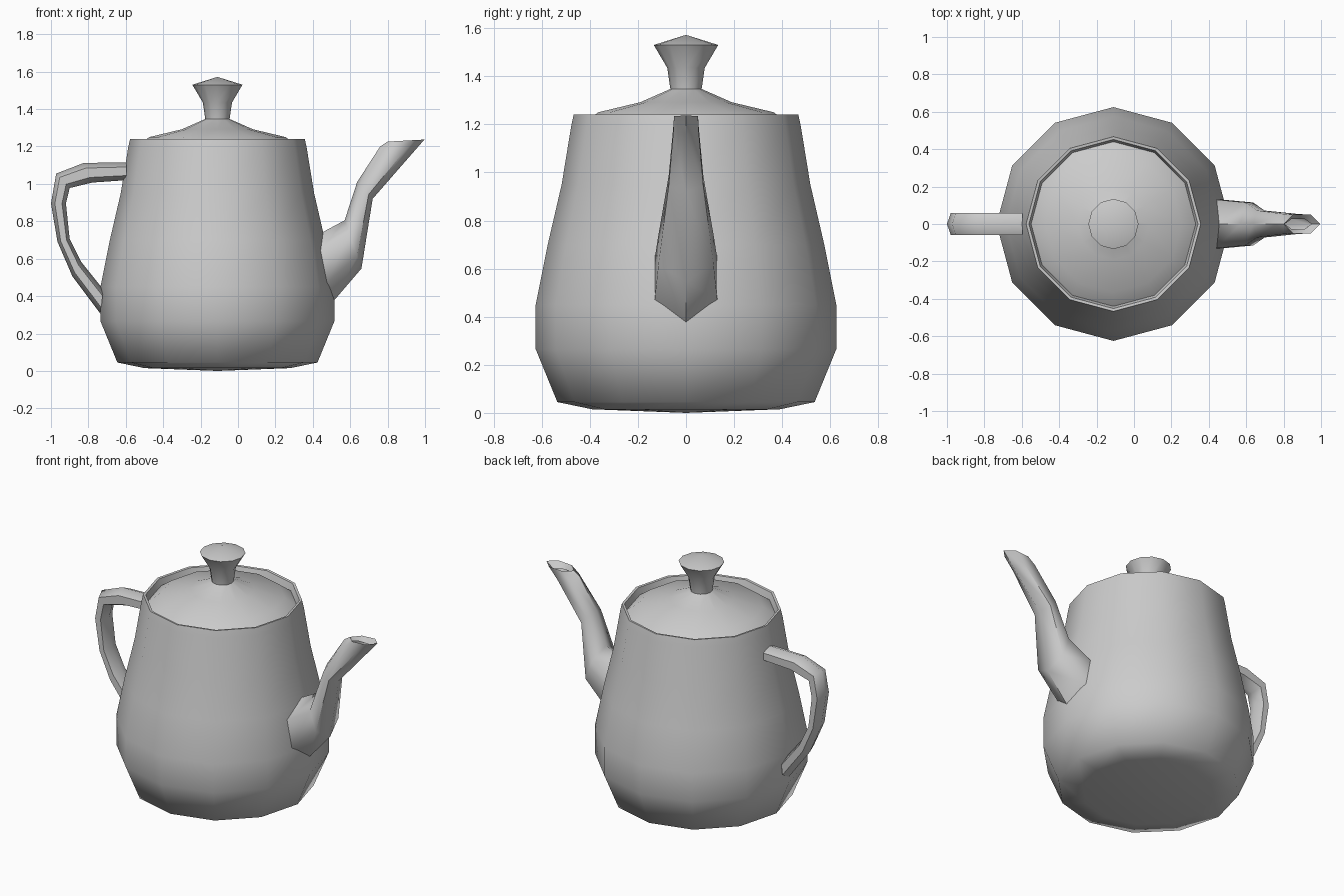
import bpy, bmesh, math

if "Cube" in bpy.data.objects:
    bpy.data.objects.remove(bpy.data.objects["Cube"])

CX = -0.11     # axis of the pot
SIDES = 12


def finish(name, bm):
    bmesh.ops.recalc_face_normals(bm, faces=bm.faces)
    me = bpy.data.meshes.new(name)
    bm.to_mesh(me)
    bm.free()
    for p in me.polygons:
        p.use_smooth = True
    me.set_sharp_from_angle(angle=math.radians(60))
    ob = bpy.data.objects.new(name, me)
    bpy.context.collection.objects.link(ob)
    return ob


def bridge(bm, rings):
    for a, b in zip(rings, rings[1:]):
        n = len(a)
        for i in range(n):
            j = (i + 1) % n
            bm.faces.new((a[i], a[j], b[j], b[i]))


def lathe(name, profile):
    """Spin (radius, z) points around the pot axis."""
    bm = bmesh.new()
    rings = []
    for r, z in profile:
        rings.append([bm.verts.new((CX + r * math.cos(2 * math.pi * i / SIDES),
                                    r * math.sin(2 * math.pi * i / SIDES), z))
                      for i in range(SIDES if r else 1)])
    for a, b in zip(rings, rings[1:]):
        if len(a) == len(b):
            bridge(bm, [a, b])
        else:
            pole, ring = (a[0], b) if len(a) == 1 else (b[0], a)
            for i in range(SIDES):
                bm.faces.new((pole, ring[i], ring[(i + 1) % SIDES]))
    return finish(name, bm)


def tube(name, stations):
    """Six-sided tube; each station is (x1, z1, x2, z2, half width, side shift in x)."""
    bm = bmesh.new()
    rings = []
    for x1, z1, x2, z2, w, dx in stations:
        ring = []
        for f, s in ((0, 0), (.26, 1), (.74, 1), (1, 0), (.74, -1), (.26, -1)):
            ring.append(bm.verts.new((x1 + (x2 - x1) * f + dx * abs(s),
                                      w * s, z1 + (z2 - z1) * f)))
        rings.append(ring)
    bridge(bm, rings)
    return finish(name, bm)


# Pot with closed bottom and a thin folded rim
lathe("body", [(0, 0), (.39, .015), (.535, .045), (.625, .265), (.625, .45),
               (.575, .70), (.517, .95), (.477, 1.195), (.467, 1.24),
               (.452, 1.238), (.44, 1.195)])

# Lid sunk slightly inside the rim, with its knob
lathe("lid", [(.44, 1.195), (.365, 1.25), (.19, 1.292), (.065, 1.347),
              (.078, 1.435), (.134, 1.53), (0, 1.572)])

# Handle loop, from upper joint to lower joint
tube("handle", [(-.595, 1.115, -.595, 1.02, .06, 0),
                (-.825, 1.112, -.78, 1.007, .06, 0),
                (-.972, 1.055, -.90, .978, .06, 0),
                (-1.0, .895, -.92, .895, .06, 0),
                (-.965, .69, -.90, .705, .06, 0),
                (-.885, .505, -.84, .585, .06, 0),
                (-.735, .305, -.72, .435, .06, 0)])

# Spout, ending in a lip that turns back inside
tube("spout", [(.44, .735, .515, .378, .13, -.02),
               (.57, .805, .66, .547, .115, 0),
               (.637, 1.01, .72, .92, .072, 0),
               (.76, 1.20, .925, 1.155, .053, 0),
               (.80, 1.226, .997, 1.237, .05, 0),
               (.805, 1.20, .95, 1.20, .027, 0)])
